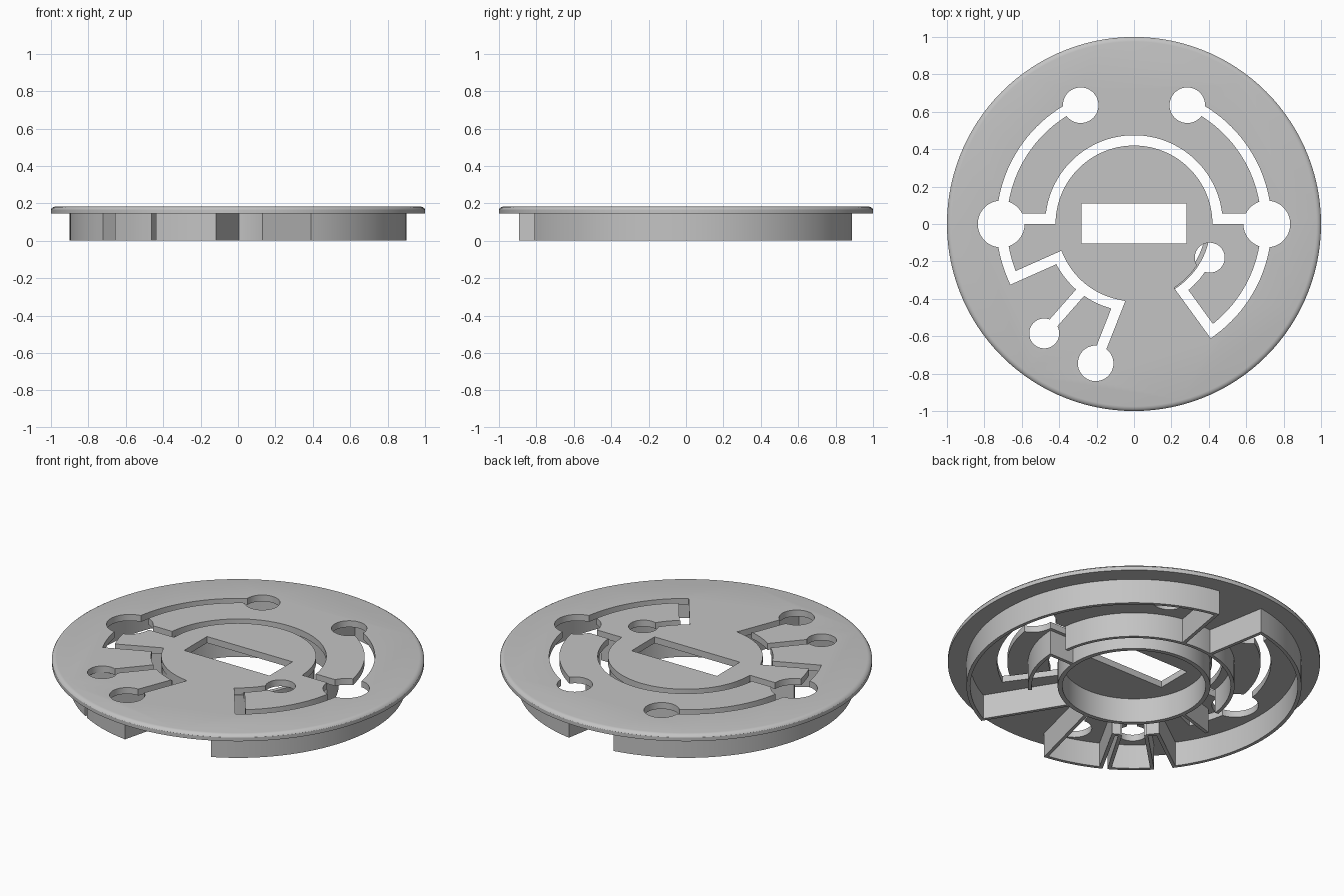
import bpy, bmesh
from math import radians, cos, sin, ceil
from mathutils import Vector

if "Cube" in bpy.data.objects:
    bpy.data.objects.remove(bpy.data.objects["Cube"], do_unlink=True)

grey = bpy.data.materials.new("light_grey")
grey.use_nodes = True
COLOUR = (0.55, 0.55, 0.55, 1)
grey.diffuse_color = COLOUR
grey.node_tree.nodes["Principled BSDF"].inputs["Base Color"].default_value = COLOUR

UNDERSIDE, RIM, TOP = 0.145, 0.167, 0.183


def polar(r, deg):
    return Vector((r * cos(radians(deg)), r * sin(radians(deg))))


def arc(r, start, end):
    """Points along an arc about the centre, about one per 3 degrees."""
    n = max(2, ceil(abs(end - start) / 3))
    return [polar(r, start + (end - start) * i / n) for i in range(n + 1)]


def ribbon(path, width):
    """Outline of a path thickened to a width, with mitred corners."""
    pts = [Vector(p) for p in path]
    left, right = [], []
    for i, p in enumerate(pts):
        d_in = (p - pts[i - 1]).normalized() if i else None
        d_out = (pts[i + 1] - p).normalized() if i < len(pts) - 1 else None
        d_in, d_out = d_in or d_out, d_out or d_in
        normal = Vector((-d_in.y, d_in.x))
        mitre = (normal + Vector((-d_out.y, d_out.x))).normalized()
        offset = mitre * (width / 2 / max(mitre.dot(normal), 0.3))
        left.append(p + offset)
        right.append(p - offset)
    return left + right[::-1]


def disc(x, y, r):
    return [Vector((x, y)) + p for p in arc(r, 0, 360)[:-1]]


def finish(name, bm):
    bmesh.ops.recalc_face_normals(bm, faces=bm.faces)
    mesh = bpy.data.meshes.new(name)
    bm.to_mesh(mesh)
    bm.free()
    mesh.materials.append(grey)
    obj = bpy.data.objects.new(name, mesh)
    bpy.context.collection.objects.link(obj)
    return obj


def prism(name, outline, z0, z1):
    bm = bmesh.new()
    face = bm.faces.new([bm.verts.new((p.x, p.y, z0)) for p in outline])
    up = bmesh.ops.extrude_face_region(bm, geom=[face])["geom"]
    verts = [v for v in up if isinstance(v, bmesh.types.BMVert)]
    bmesh.ops.translate(bm, verts=verts, vec=(0, 0, z1 - z0))
    return finish(name, bm)


def activate(obj):
    bpy.ops.object.select_all(action="DESELECT")
    obj.select_set(True)
    bpy.context.view_layer.objects.active = obj


def smooth(obj):
    activate(obj)
    bpy.ops.object.shade_smooth_by_angle(angle=radians(30))


# Round plate with a softened upper rim
bm = bmesh.new()
profile = [(1, UNDERSIDE), (1, RIM), (0.995, 0.175), (0.985, 0.181), (0.975, TOP)]
SIDES = 120
rings = [[bm.verts.new((*polar(r, 360 * i / SIDES), z)) for i in range(SIDES)]
         for r, z in profile]
for low, high in zip(rings, rings[1:]):
    for i in range(SIDES):
        j = (i + 1) % SIDES
        bm.faces.new((low[i], low[j], high[j], high[i]))
bm.faces.new(rings[0])
bm.faces.new(rings[-1])
plate = finish("plate", bm)

# Openings: central window, round ports and the channels joining them
SLOT = 0.055
openings = [
    [Vector(p) for p in ((-.28, -.105), (.28, -.105), (.28, .11), (-.28, .11))],
    disc(.405, -.18, .08), disc(-.48, -.585, .08), disc(-.205, -.745, .095),
]
for side in (-1, 1):
    openings += [disc(side * .71, 0, .125), disc(side * .285, .635, .095)]
channels = [
    arc(.708, 114, 180),
    arc(.708, 66, 0),
    [(-.7, .028)] + arc(.447, 176.4, 3.6) + [(.7, .028)],
    arc(.708, 0, -54) + arc(.43, -54, -26),
    arc(.708, 180, 204) + arc(.44, 204, 259) + [(-.205, -.74)],
    [polar(.45, -128), (-.48, -.585)],
]
openings += [ribbon(path, SLOT) for path in channels]
for outline in openings:
    cutter = prism("cutter", outline, 0.1, 0.25)
    cutter.hide_render = True
    mod = plate.modifiers.new("opening", "BOOLEAN")
    mod.operation = "DIFFERENCE"
    mod.solver = "EXACT"
    mod.object = cutter
    activate(plate)
    bpy.ops.object.modifier_apply(modifier=mod.name)
    bpy.data.objects.remove(cutter, do_unlink=True)
smooth(plate)

# Thin walls below the plate that enclose the channels
WALL = 0.02
INNER, MID, OUTER = 0.395, 0.53, 0.89
walls = {
    "left_chamber_wall": [polar(.41, -70)] + arc(OUTER, -63.7, 80) + [polar(MID, 80)],
    "right_chamber_wall": [polar(MID, 100)] + arc(OUTER, 100, 216) + arc(MID, 216, 223),
    "front_chamber_wall": [polar(INNER, -90)] + arc(OUTER, -98, -118.5)
                          + arc(MID, -118, -122),
    "small_chamber_wall": [polar(MID, -122)] + arc(OUTER, -121.5, -136.3)
                          + [polar(MID, -137)],
    "middle_ring_wall": arc(MID, 7, 173),
    "left_divider": [(INNER, -.03)] + arc(.56, -3, -44),
    "right_divider": [(-.39, -.06), (-.62, -.13)],
}
for name, path in walls.items():
    smooth(prism(name, ribbon(path, WALL), 0, UNDERSIDE))

# Full ring around the central window
bm = bmesh.new()
loops = [[bm.verts.new((p.x, p.y, z)) for p in arc(r, 0, 360)[:-1]]
         for r, z in ((.385, 0), (.41, 0), (.41, UNDERSIDE), (.385, UNDERSIDE))]
for a, b in zip(loops, loops[1:] + loops[:1]):
    for i in range(len(a)):
        j = (i + 1) % len(a)
        bm.faces.new((a[i], a[j], b[j], b[i]))
smooth(finish("inner_ring_wall", bm))
